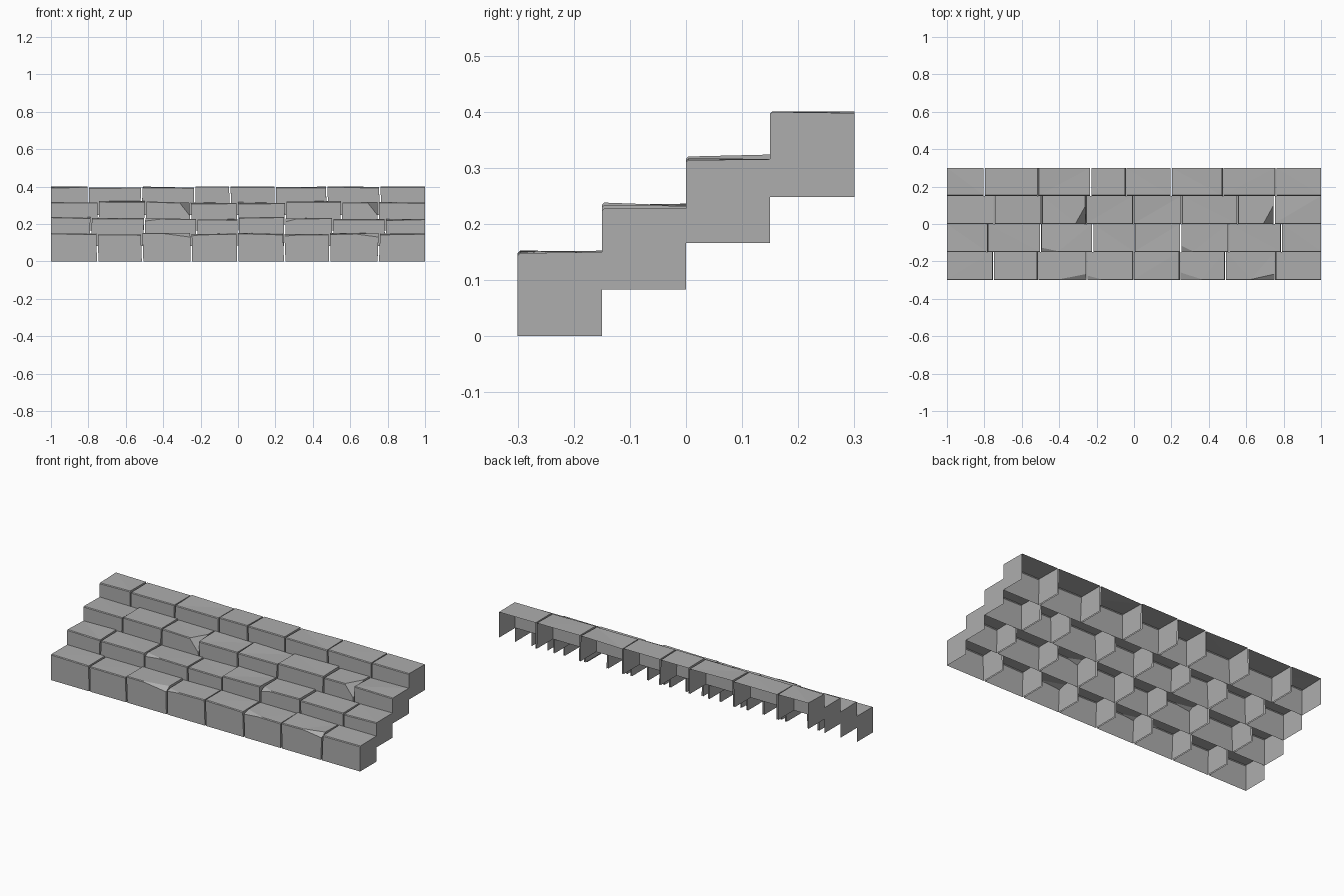
import bpy
import bmesh
import random
from mathutils import Vector

random.seed(4)
if "Cube" in bpy.data.objects:
    bpy.data.objects.remove(bpy.data.objects["Cube"])

# One plain stone colour
stone = bpy.data.materials.new("grey stone")
stone.use_nodes = True
GREY = (0.42, 0.42, 0.42, 1)
stone.diffuse_color = GREY
stone.node_tree.nodes["Principled BSDF"].inputs["Base Color"].default_value = GREY

DEPTH = 0.15
GAP = 0.004

# Each course: front y, bottom z, top z, joints, height offsets repeated along it
COURSES = [
    (-0.30, 0.0, 0.149, [-0.75, -0.51, -0.25, 0, 0.25, 0.49, 0.75], [0, -0.002, 0.001, -0.001]),
    (-0.15, 0.083, 0.234, [-0.79, -0.50, -0.22, 0, 0.25, 0.51, 0.79], [0.002, -0.002, -0.006, -0.009]),
    (0.0, 0.166, 0.321, [-0.75, -0.50, -0.25, 0, 0.25, 0.55, 0.75], [-0.007, 0.002, -0.003, -0.007]),
    (0.15, 0.248, 0.398, [-0.80, -0.52, -0.23, -0.04, 0.20, 0.48, 0.76], [0, 0, 0, 0]),
]

# Broken corners: (course, block) -> side of block, width, depth, drop
CHIPS = {
    (0, 2): (1, 0.15, 0.03, 0.02), (0, 6): (1, 0.15, 0.03, 0.02),
    (0, 3): (-1, 0.10, 0.03, 0.012), (0, 5): (-1, 0.14, 0.04, 0.012),
    (1, 5): (-1, 0.08, 0.04, 0.02), (1, 2): (-1, 0.10, 0.02, 0.012),
    (2, 2): (1, 0.055, 0.10, 0.07), (2, 6): (1, 0.055, 0.10, 0.07),
}


def chip_corner(bm, corner, side, width, depth, drop):
    """Slice one front top corner away with a slanted plane."""
    a = corner + Vector((-side * width, 0, 0))
    b = corner + Vector((0, depth, 0))
    c = corner + Vector((0, 0, -drop))
    normal = (b - a).cross(c - a).normalized()
    if normal.dot(corner - a) < 0:
        normal.negate()
    cut = bmesh.ops.bisect_plane(bm, geom=bm.verts[:] + bm.edges[:] + bm.faces[:],
                                 plane_co=a, plane_no=normal, clear_outer=True)
    edges = [e for e in cut["geom_cut"] if isinstance(e, bmesh.types.BMEdge)]
    bmesh.ops.holes_fill(bm, edges=edges, sides=0)


def stone_block(name, left, right, y, low, high, chip):
    """Worn block shell, open at the back and underneath."""
    bm = bmesh.new()
    bmesh.ops.create_cube(bm, size=1)
    for v in bm.verts:
        # left and right are (x at the bottom, x at the top)
        top = v.co.z > 0
        edge = right if v.co.x > 0 else left
        wear = random.uniform(-0.004, 0.003) if top else 0
        v.co = (edge[top], y + DEPTH * (v.co.y > 0), (high if top else low) + wear)
    bm.normal_update()

    # Worn edges around the top front
    rim = [e for e in bm.edges
           if all(v.co.y < y + 0.01 and v.co.z > (low + high) / 2 for v in e.verts)]
    bmesh.ops.bevel(bm, geom=rim, offset=0.004, segments=1, affect='EDGES')
    if chip:
        side = chip[0]
        x = right[1] if side > 0 else left[1]
        chip_corner(bm, Vector((x, y, high)), *chip)

    # Remove the hidden bed and back faces
    bmesh.ops.recalc_face_normals(bm, faces=bm.faces[:])
    hidden = [f for f in bm.faces
              if all(v.co.z < low + 0.001 for v in f.verts)
              or all(v.co.y > y + DEPTH - 0.001 for v in f.verts)]
    bmesh.ops.delete(bm, geom=hidden, context='FACES')
    bmesh.ops.triangulate(bm, faces=bm.faces[:])
    mesh = bpy.data.meshes.new(name)
    bm.to_mesh(mesh)
    bm.free()
    mesh.materials.append(stone)
    obj = bpy.data.objects.new(name, mesh)
    bpy.context.collection.objects.link(obj)


# Lay the four stepped courses
for row, (y, low, high, joints, offsets) in enumerate(COURSES):
    lines = [(-1, -1)]
    lines += [(x, x + random.uniform(-0.007, 0.007)) for x in joints]
    lines += [(1, 1)]
    for i in range(len(lines) - 1):
        inset_l = 0 if i == 0 else GAP
        inset_r = 0 if i == len(joints) else GAP
        left = [x + inset_l for x in lines[i]]
        right = [x - inset_r for x in lines[i + 1]]
        stone_block(f"step_{row + 1}_stone_{i + 1}", left, right, y, low,
                    high + offsets[i % len(offsets)], CHIPS.get((row, i)))
